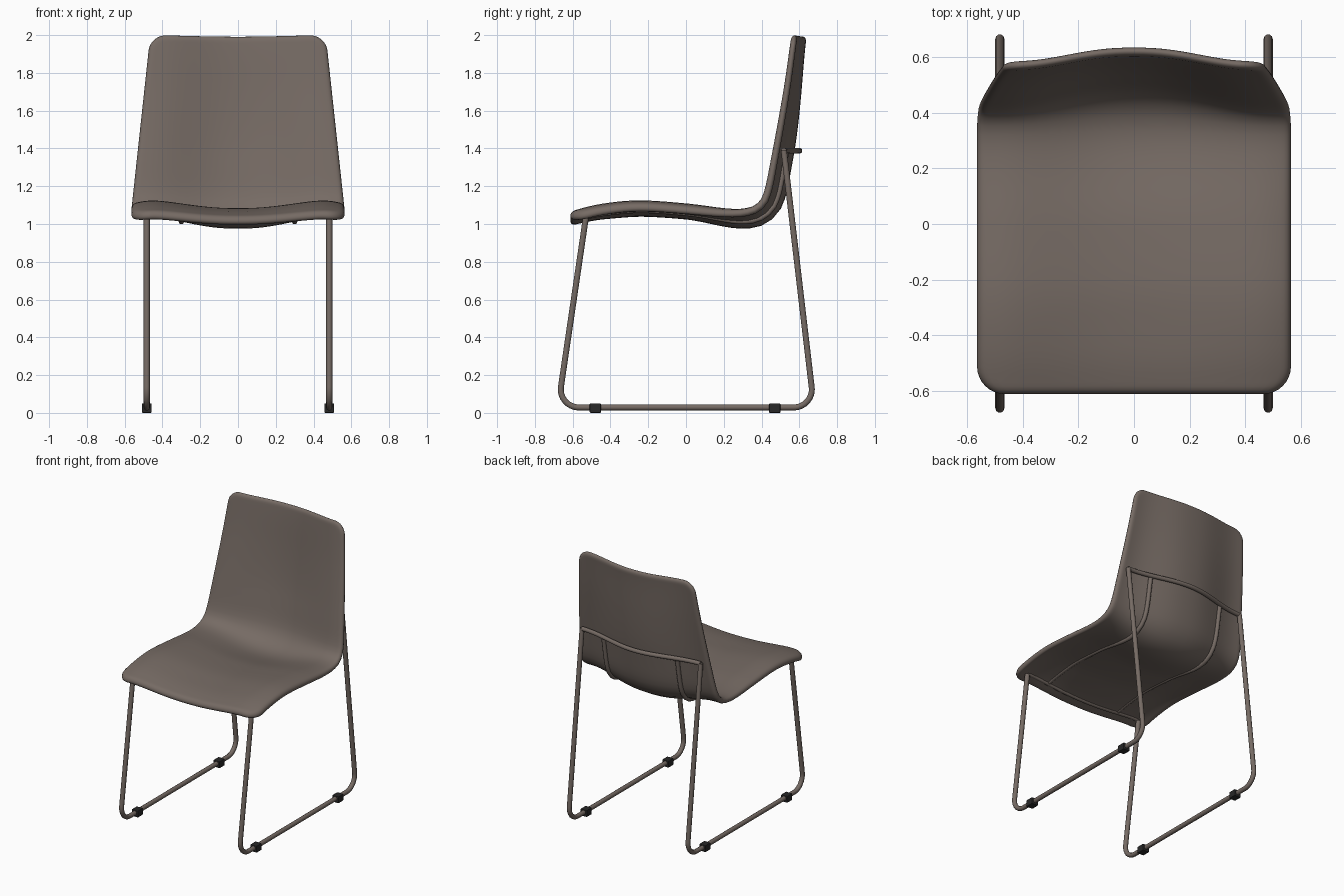
import bpy, bmesh, math
from mathutils import Vector

if "Cube" in bpy.data.objects:
    bpy.data.objects.remove(bpy.data.objects["Cube"])


def material(name, rgb):
    m = bpy.data.materials.new(name)
    m.diffuse_color = (*rgb, 1)
    m.use_nodes = True
    m.node_tree.nodes["Principled BSDF"].inputs["Base Color"].default_value = m.diffuse_color
    return m


TAUPE = material("taupe", (0.180, 0.146, 0.127))
BLACK = material("black", (0.02, 0.02, 0.02))

# Side profile of the shell (y, z), front lip to top of the back
PROFILE = [(-0.612, 1.045), (-0.45, 1.085), (-0.25, 1.105), (0, 1.09), (0.2, 1.066),
           (0.31, 1.064), (0.385, 1.09), (0.43, 1.16), (0.47, 1.35),
           (0.532, 1.7), (0.574, 1.998)]


def spline(pts, n=12):
    p = [Vector(q) for q in pts]
    p = [2 * p[0] - p[1]] + p + [2 * p[-1] - p[-2]]
    out = []
    for i in range(1, len(p) - 2):
        a, b, c, d = p[i - 1:i + 3]
        for k in range(n):
            t = k / n
            out.append(0.5 * (2 * b + (c - a) * t + (2 * a - 5 * b + 4 * c - d) * t * t
                              + (3 * b - a - 3 * c + d) * t ** 3))
    return out + [p[-2]]


LINE = spline(PROFILE)
DIST = [0.0]
for a, b in zip(LINE, LINE[1:]):
    DIST.append(DIST[-1] + (b - a).length)
LENGTH = DIST[-1]


def corner(d):
    return 0.1 if d < LENGTH / 2 else 0.08


def along(d):
    """Point on the side profile at distance d."""
    i = 0
    while i < len(DIST) - 2 and DIST[i + 1] < d:
        i += 1
    return LINE[i].lerp(LINE[i + 1], (d - DIST[i]) / (DIST[i + 1] - DIST[i]))


def half_width(d):
    return 0.565 - max(0, along(d).y - 1.07) * 0.108 if d > 0.8 else 0.565


def smooth(a, b, v):
    t = min(max((v - a) / (b - a), 0), 1)
    return t * t * (3 - 2 * t)


def shell_point(d, x, off=0.0):
    """Point on the dished shell; off moves it to the underside / rear."""
    p = along(d)
    t = (along(min(d + 0.02, LENGTH)) - along(max(d - 0.02, 0))).normalized()
    u = min(abs(x) / half_width(d), 1)
    s = smooth(0.6, 1.1, d)
    amp = 0.030 + 0.014 * smooth(0, 0.3, d) + 0.034 * s - 0.029 * smooth(1.3, LENGTH, d)
    v = min(u / 0.9, 1) ** 1.15
    bow = amp * 0.5 * (1 + math.cos(math.pi * v))
    bow += (1 - s) * 0.022 * max(0, (u - 0.75) / 0.25) ** 2
    # The lip stays straight, so the dish drops vertically there
    if d < 0.2:
        t = t.lerp(Vector((1, 0)), 1 - d / 0.2).normalized()
    k = bow + off
    return Vector((x, p.x + t.y * k, p.y - t.x * k))


def half_thickness(d, x):
    """Shell thickness, rounded off towards the rim."""
    c = corner(d)
    qx = abs(x) - half_width(d) + c
    qd = max(c - d, d - LENGTH + c)
    e = c - math.hypot(max(qx, 0), max(qd, 0)) - min(max(qx, qd), 0)
    r = 1 - min(max(e / 0.026, 0), 1)
    return (0.024 - 0.008 * d / LENGTH) * math.sqrt(max(0, 1 - r * r))


def build_shell():
    steps = [1 - math.cos(math.pi / 2 * k / 8) for k in range(9)]
    c0, c1 = corner(0), corner(LENGTH)
    n = 46
    rows = [c0 * e for e in steps]
    rows += [c0 + (LENGTH - c0 - c1) * k / n for k in range(1, n)]
    rows += [LENGTH - c1 * e for e in reversed(steps)]
    half = [0.08 * k for k in range(12)] + [0.93, 0.955, 0.975, 0.99, 1]
    cols = [-c for c in reversed(half[1:])] + half
    bm = bmesh.new()
    for side in (-1, 1):
        grid = []
        for d in rows:
            c = corner(d)
            m = max(0, 1 - min(d, LENGTH - d) / c)
            w = half_width(d) - c * (1 - math.sqrt(max(0, 1 - m * m)))
            grid.append([bm.verts.new(shell_point(d, q * w, side * half_thickness(d, q * w)))
                         for q in cols])
        for r0, r1 in zip(grid, grid[1:]):
            for i in range(len(cols) - 1):
                f = (r0[i], r0[i + 1], r1[i + 1], r1[i])
                bm.faces.new(f if side < 0 else f[::-1])
    bmesh.ops.remove_doubles(bm, verts=bm.verts, dist=0.0004)
    bmesh.ops.recalc_face_normals(bm, faces=bm.faces)
    me = bpy.data.meshes.new("seat_shell")
    bm.to_mesh(me)
    bm.free()
    me.materials.append(TAUPE)
    ob = bpy.data.objects.new("seat_shell", me)
    bpy.context.collection.objects.link(ob)
    for p in me.polygons:
        p.use_smooth = True


def tube(name, pts, radius=0.0165):
    cu = bpy.data.curves.new(name, 'CURVE')
    cu.dimensions = '3D'
    cu.bevel_depth = radius
    cu.bevel_resolution = 3
    cu.use_fill_caps = True
    sp = cu.splines.new('POLY')
    sp.points.add(len(pts) - 1)
    for q, p in zip(sp.points, pts):
        q.co = (*p, 1)
    sp.use_smooth = True
    cu.materials.append(TAUPE)
    bpy.context.collection.objects.link(bpy.data.objects.new(name, cu))


def fillet(a, b, c, r, n=10):
    """Rounded corner at b between a and c."""
    u, v = (a - b).normalized(), (c - b).normalized()
    ang = u.angle(v)
    mid = b + (u + v).normalized() * r / math.sin(ang / 2)
    p, q = b + u * r / math.tan(ang / 2) - mid, b + v * r / math.tan(ang / 2) - mid
    return [mid + p.lerp(q, k / n).normalized() * r for k in range(n + 1)]


build_shell()

# Sled legs, feet and under-seat rails, one set per side
stop = next(s for s, p in zip(DIST, LINE) if p.y > 1.385)
for side, label in ((-1, "left"), (1, "right")):
    x = side * 0.483
    a, b, c, d = [Vector((x, y, z)) for y, z in
                  ((-0.53, 1.035), (-0.678, 0.029), (0.678, 0.029), (0.518, 1.39))]
    tube(label + "_sled_leg", [a] + fillet(a, b, c, 0.095) + fillet(b, c, d, 0.095) + [d])
    for y, end in ((-0.48, "front"), (0.47, "rear")):
        bpy.ops.mesh.primitive_cube_add(size=1, location=(x, y, 0.025))
        foot = bpy.context.object
        foot.name = label + "_" + end + "_foot"
        foot.scale = (0.052, 0.06, 0.05)
        bpy.ops.object.transform_apply(location=False, rotation=False, scale=True)
        bev = foot.modifiers.new("bevel", 'BEVEL')
        bev.width = 0.005
        bev.segments = 2
        foot.data.materials.append(BLACK)
    rail = [0.08 + (stop - 0.08) * k / 40 for k in range(41)]
    tube(label + "_under_rail",
         [shell_point(s, side * 0.3, 0.014 + 0.012 * smooth(0.7, 1.1, s)) for s in rail], 0.015)

# Cross bars under the front lip and behind the back
tube("front_cross_bar", [shell_point(0.08, 0.483 * k / 10, 0.018) for k in range(-10, 11)], 0.015)
tube("back_cross_bar", [(0.483 * k / 12, 0.518 + 0.041 * (1 + math.cos(math.pi * k / 12)), 1.388)
                        for k in range(-12, 13)], 0.0155)
